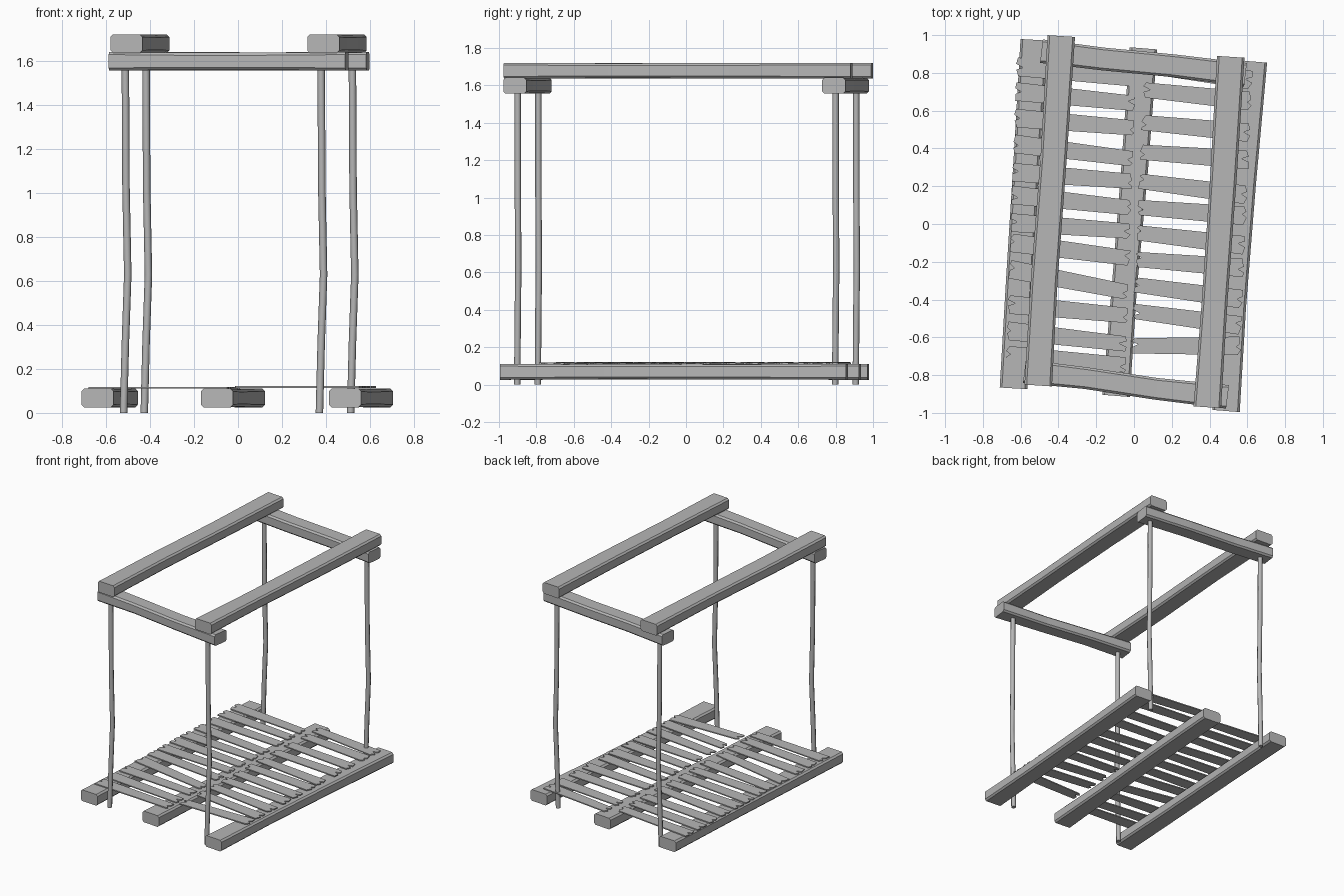
import bpy, bmesh, math, random
from mathutils import Vector, Matrix

random.seed(4)
cube = bpy.data.objects.get("Cube")
if cube:
    bpy.data.objects.remove(cube, do_unlink=True)

wood = bpy.data.materials.new("plain_grey")
wood.use_nodes = True
grey = (0.47, 0.47, 0.47, 1)
wood.diffuse_color = grey
wood.node_tree.nodes["Principled BSDF"].inputs["Base Color"].default_value = grey


def finish(bm, name):
    bmesh.ops.recalc_face_normals(bm, faces=bm.faces)
    mesh = bpy.data.meshes.new(name)
    bm.to_mesh(mesh)
    bm.free()
    mesh.materials.append(wood)
    obj = bpy.data.objects.new(name, mesh)
    bpy.context.collection.objects.link(obj)
    return obj


def loft(name, rings):
    """Skin a list of equal-sized point rings and cap both ends."""
    bm = bmesh.new()
    loops = [[bm.verts.new(p) for p in ring] for ring in rings]
    n = len(loops[0])
    for a, b in zip(loops, loops[1:]):
        for i in range(n):
            j = (i + 1) % n
            bm.faces.new((a[i], a[j], b[j], b[i]))
    bm.faces.new(loops[0])
    bm.faces.new(loops[-1])
    return finish(bm, name)


def beam(name, start, end, z, width=0.146, height=0.085, chamfer=0.012):
    """Hand-hewn timber: chamfered section, slightly uneven along its length."""
    a, b = Vector((*start, z)), Vector((*end, z))
    side = (b - a).normalized().cross(Vector((0, 0, 1)))
    rings = []
    for t in (0, 0.3, 0.65, 1):
        inner = 0 < t < 1
        slim = random.uniform(0.91, 0.98) if inner else 1
        w, h = width / 2 * slim, height / 2 * slim
        c = a.lerp(b, t) + side * (random.uniform(-0.006, 0.006) if inner else 0)
        section = [(w, h - chamfer), (w - chamfer, h), (chamfer - w, h), (-w, h - chamfer),
                   (-w, chamfer - h), (chamfer - w, -h), (w - chamfer, -h), (w, chamfer - h)]
        rings.append([c + side * u + Vector((0, 0, v)) for u, v in section])
    return loft(name, rings)


def post(name, x, y, top=1.57, radius=0.017, sides=8):
    """Thin, gently bowed pole."""
    rings = []
    for t, bow in ((0, -0.008), (0.2, 0), (0.4, 0.011), (0.65, 0.003), (1, 0)):
        rings.append([(x + bow + radius * math.cos(k * math.tau / sides),
                       y + bow * 0.3 + radius * math.sin(k * math.tau / sides), t * top)
                      for k in range(sides)])
    obj = loft(name, rings)
    bpy.ops.object.select_all(action='DESELECT')
    obj.select_set(True)
    bpy.context.view_layer.objects.active = obj
    bpy.ops.object.shade_smooth_by_angle(angle=math.radians(50))


def slat(name, x, y, half, inner_side, angle, z):
    """Thin floor board with split, notched ends."""
    outline = []
    for s in (1, -1):
        w = 0.04 if s == inner_side else 0.049
        depth = random.uniform(0.02, 0.04)
        mid = random.uniform(-0.012, 0.012)
        end = [(half - random.uniform(0, 0.02), -w), (half, mid - 0.016),
               (half - depth, mid), (half - 0.004, mid + 0.015),
               (half - random.uniform(0, 0.02), w)]
        outline += [(s * u, s * v) for u, v in end]
    turn = Matrix.Rotation(math.radians(angle), 4, 'Z')
    base = [Vector((x, y, z)) + turn @ Vector((u, v, 0)) for u, v in outline]
    return loft(name, [base, [p + Vector((0, 0, 0.008)) for p in base]])


# Floor bearers
beam("left_floor_bearer", (0.487, -0.99), (0.632, 0.86), 0.068)
beam("middle_floor_bearer", (-0.095, -0.91), (0.05, 0.93), 0.068)
beam("right_floor_bearer", (-0.638, -0.87), (-0.528, 0.975), 0.068)

# Corner posts
post("front_right_post", -0.512, -0.79)
post("front_left_post", 0.378, -0.90)
post("back_right_post", -0.418, 0.91)
post("back_left_post", 0.52, 0.80)

# Upper frame: cross beams carrying two long rails
beam("front_cross_beam", (-0.58, -0.78), (0.495, -0.915), 1.598, 0.125)
beam("back_cross_beam", (-0.49, 0.915), (0.59, 0.79), 1.598, 0.125)
beam("left_top_rail", (0.388, -0.97), (0.512, 0.885), 1.678)
beam("right_top_rail", (-0.507, -0.855), (-0.385, 0.995), 1.678)

# Two rows of floor slats
right_rows = (0.80, 0.67, 0.535, 0.385, 0.25, 0.12, -0.015, -0.14, -0.30, -0.455, -0.60, -0.72)
left_rows = (0.80, 0.68, 0.51, 0.36, 0.19, 0.065, -0.08, -0.21, -0.36, -0.50, -0.645)
for i, y in enumerate(right_rows):
    tilt = -11 if i == 8 else random.uniform(-8, -4)
    slat(f"right_floor_slat_{i + 1}", -0.335 + 0.035 * y, y, 0.32, 1, tilt, 0.110)
for i, y in enumerate(left_rows):
    tilt = 0 if i == len(left_rows) - 1 else random.uniform(-8, -4)
    slat(f"left_floor_slat_{i + 1}", 0.305 + 0.045 * y, y, 0.29, -1, tilt, 0.114)
